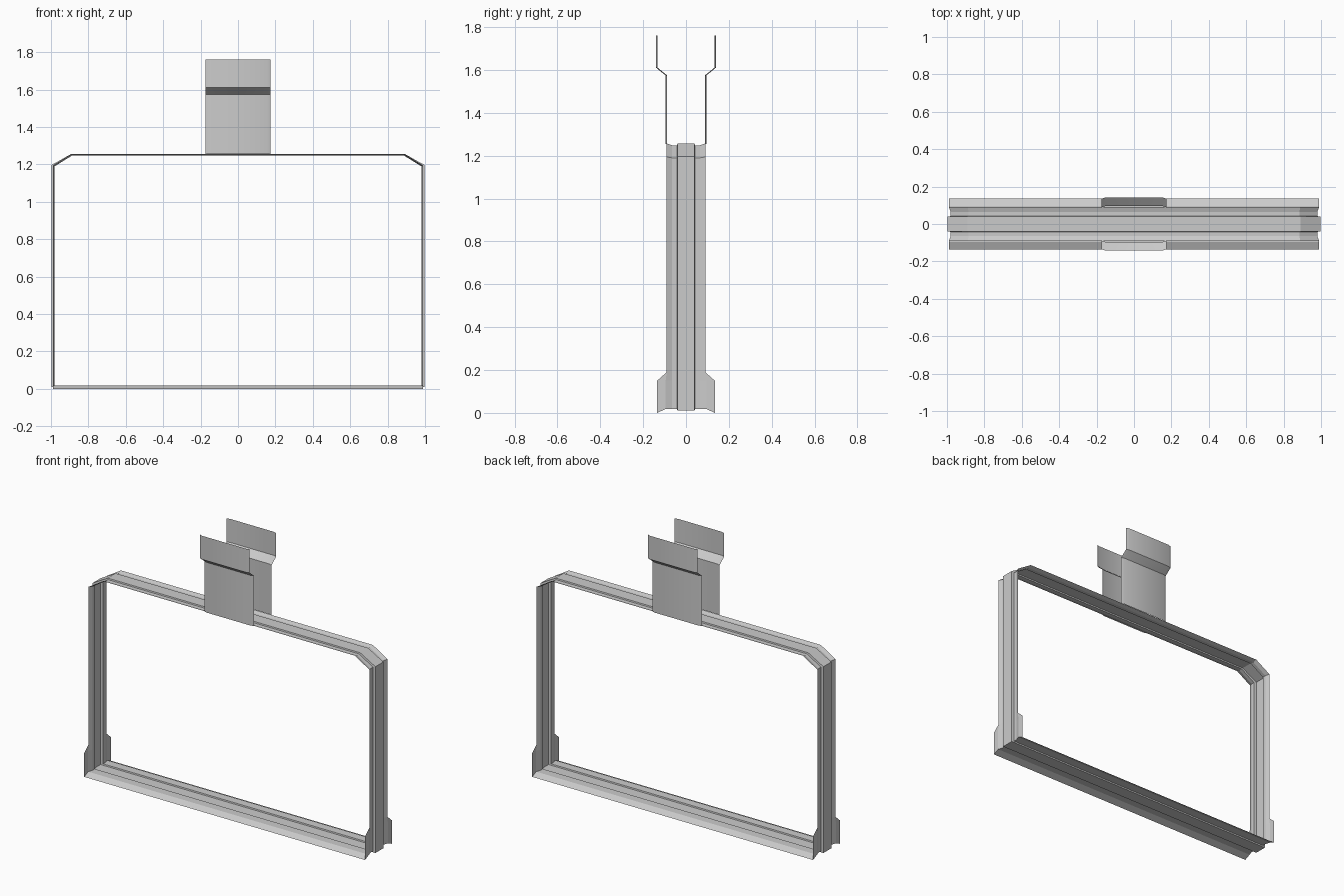
import bpy, bmesh

if "Cube" in bpy.data.objects:
    bpy.data.objects.remove(bpy.data.objects["Cube"])


def grid_object(name, rows, closed=False):
    """Skin rows of points into a thin sheet (optionally closing the last row to the first)."""
    bm = bmesh.new()
    vs = [[bm.verts.new(p) for p in r] for r in rows]
    n = len(rows)
    for i in range(n if closed else n - 1):
        a, b = vs[i], vs[(i + 1) % n]
        for j in range(len(a) - 1):
            bm.faces.new((a[j], a[j + 1], b[j + 1], b[j]))
    bmesh.ops.remove_doubles(bm, verts=bm.verts, dist=0.0005)
    bmesh.ops.recalc_face_normals(bm, faces=bm.faces)
    me = bpy.data.meshes.new(name)
    bm.to_mesh(me)
    bm.free()
    ob = bpy.data.objects.new(name, me)
    bpy.context.collection.objects.link(ob)
    return ob


# Ribbed strip section: (y narrow, y at foot, side x, bottom z, top z)
half = [
    (0.040, 0.040, 0.997, 0.010, 1.257),
    (0.042, 0.042, 0.980, 0.018, 1.249),
    (0.065, 0.065, 0.980, 0.018, 1.249),
    (0.090, 0.095, 0.990, 0.018, 1.257),
    (0.090, 0.135, 0.990, 0.000, 1.257),
]
section = [(-a, -b, x, lo, hi) for a, b, x, lo, hi in reversed(half)] + half


# Closed loop: up the right side, across the top, down the left side
def station(side, k):
    row = []
    for yn, yf, x, lo, hi in section:
        inset = 0.997 - x
        row.append([(side * x, yf, lo),
                    (side * x, yf, 0.15),
                    (side * x, yn, 0.19),
                    (side * x, yn, 1.197 - inset * 0.4),
                    (side * (0.89 - inset * 0.3), yn, hi)][k])
    return row


rows = [station(1, k) for k in range(5)] + [station(-1, k) for k in reversed(range(5))]
grid_object("ribbed_frame", rows, closed=True)

# Two flared hanger plates, with side edges curled slightly inward
profile = [(0.095, 1.255), (0.095, 1.575), (0.141, 1.612), (0.141, 1.762)]
across = [(-0.175, 0.007), (-0.155, 0), (0.155, 0), (0.175, 0.007)]
for name, s in (("front_hanger_plate", -1), ("back_hanger_plate", 1)):
    ob = grid_object(name, [[(x, s * (y - d), z) for x, d in across] for y, z in profile])
    bpy.ops.object.select_all(action='DESELECT')
    ob.select_set(True)
    bpy.context.view_layer.objects.active = ob
    bpy.ops.object.shade_smooth_by_angle(angle=0.5)
